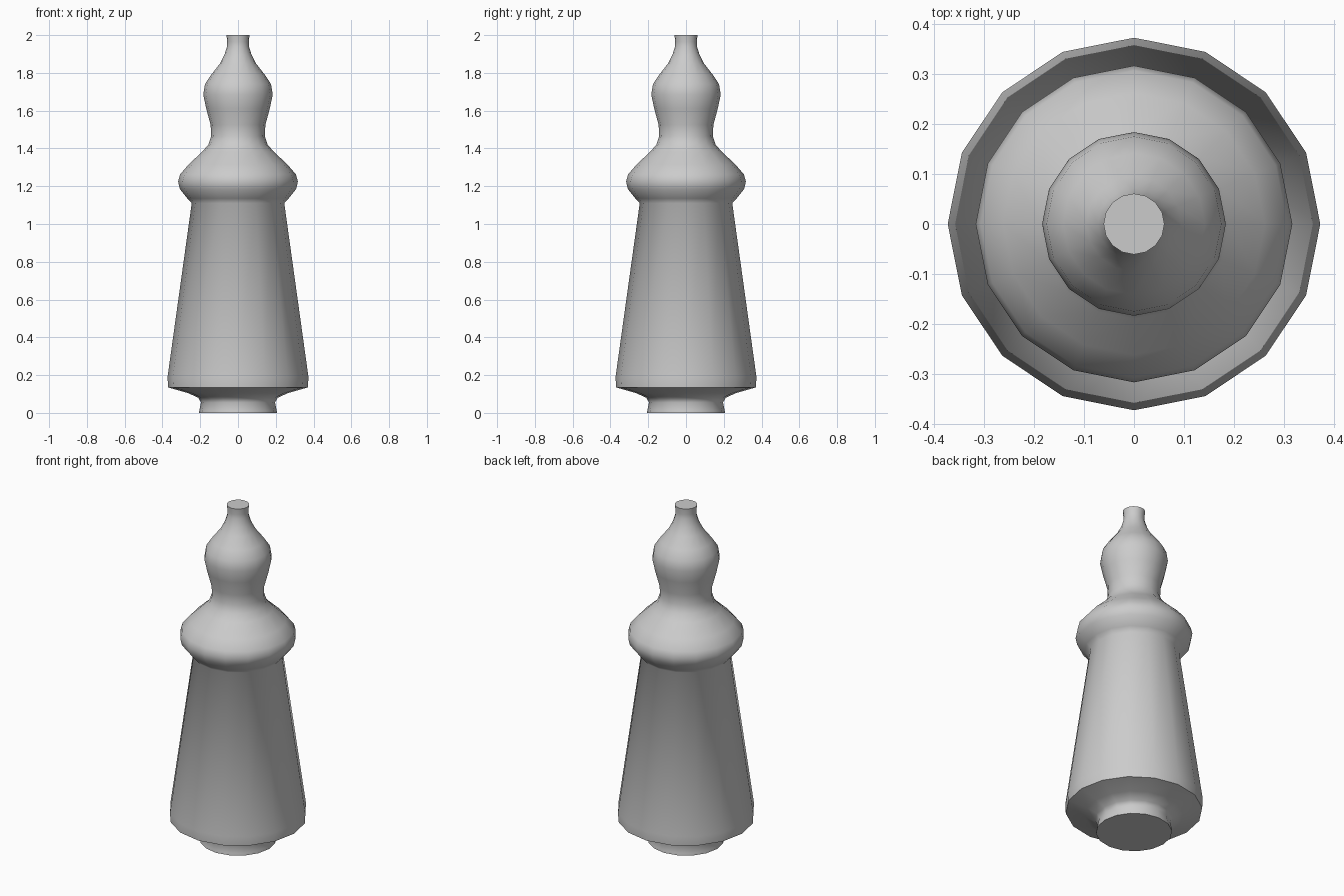
import bpy, bmesh, math

cube = bpy.data.objects.get("Cube")
if cube:
    bpy.data.objects.remove(cube, do_unlink=True)

SIDES = 16

grey = bpy.data.materials.new("light_grey")
grey.use_nodes = True
colour = (0.6, 0.6, 0.6, 1)
grey.diffuse_color = colour
grey.node_tree.nodes["Principled BSDF"].inputs["Base Color"].default_value = colour

# Radius and height, from the foot up to the mouth
foot = [(.206, 0), (.205, .012), (.196, .055), (.21, .08), (.265, .105)]
body = [(.37, .135), (.373, .19), (.245, 1.11)]
collar = [(.268, 1.135), (.308, 1.185), (.317, 1.225), (.307, 1.262), (.262, 1.315)]
waist = [(.19, 1.382), (.157, 1.42), (.142, 1.465), (.145, 1.525), (.168, 1.61)]
bulb = [(.184, 1.685), (.175, 1.74), (.142, 1.79), (.095, 1.85), (.072, 1.895)]
mouth = [(.058, 1.94), (.057, 1.965), (.061, 2)]


def lathe(name, profile):
    bm = bmesh.new()
    rings = []
    for r, z in profile:
        angles = [math.tau * i / SIDES for i in range(SIDES)]
        rings.append([bm.verts.new((r * math.cos(a), r * math.sin(a), z)) for a in angles])
    for low, high in zip(rings, rings[1:]):
        for i in range(SIDES):
            j = (i + 1) % SIDES
            bm.faces.new((low[i], low[j], high[j], high[i]))
    # Flat closed ends
    bm.faces.new(rings[0][::-1])
    bm.faces.new(rings[-1])
    mesh = bpy.data.meshes.new(name)
    bm.to_mesh(mesh)
    bm.free()
    mesh.materials.append(grey)
    obj = bpy.data.objects.new(name, mesh)
    bpy.context.collection.objects.link(obj)
    return obj


bottle = lathe("turned_bottle", foot + body + collar + waist + bulb + mouth)
bpy.ops.object.select_all(action="DESELECT")
bottle.select_set(True)
bpy.context.view_layer.objects.active = bottle
bpy.ops.object.shade_smooth_by_angle(angle=math.radians(50))
